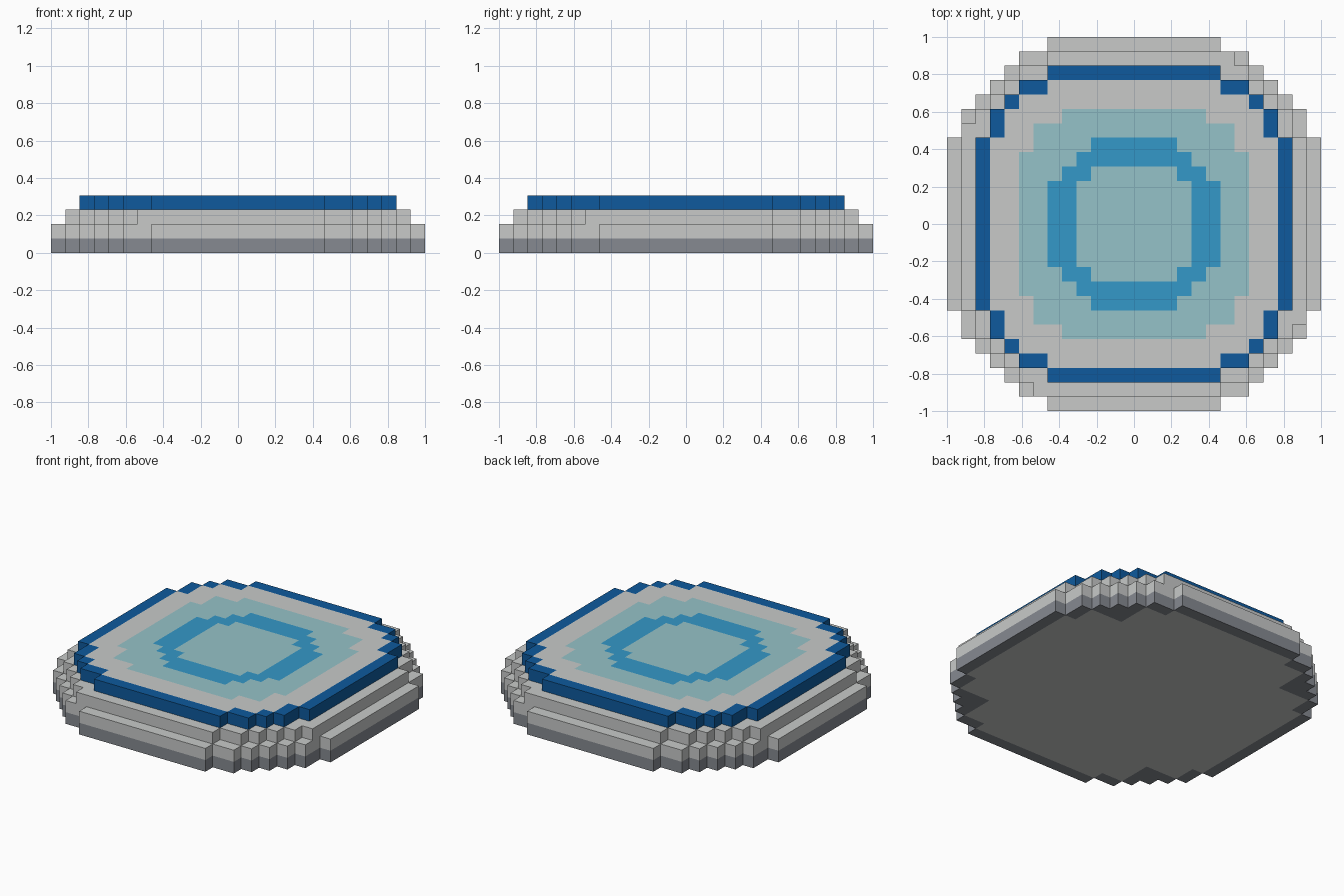
import bpy, bmesh

if "Cube" in bpy.data.objects:
    bpy.data.objects.remove(bpy.data.objects["Cube"])

U = 1 / 13  # one block; the model is 26 blocks wide


def srgb(r, g, b):
    def lin(c):
        c /= 255
        return c / 12.92 if c < 0.04045 else ((c + 0.055) / 1.055) ** 2.4
    return (lin(r), lin(g), lin(b), 1)


COLOURS = {
    "light_grey": srgb(200, 202, 201),
    "dark_grey": srgb(134, 138, 145),
    "deep_blue": srgb(14, 90, 157),
    "pale_teal": srgb(149, 194, 200),
    "mid_blue": srgb(52, 152, 200),
}
MATS = []
for mat_name, col in COLOURS.items():
    m = bpy.data.materials.new(mat_name)
    m.diffuse_color = col
    m.use_nodes = True
    m.node_tree.nodes["Principled BSDF"].inputs["Base Color"].default_value = m.diffuse_color
    MATS.append(m)
GREY, DARK, DEEP, TEAL, MID = range(5)


def disc(*steps):
    """Stepped disc from (row count, half width) pairs, counted out from the centre."""
    halves = [h for n, h in steps for _ in range(n)]
    cells = set()
    for j, h in enumerate(halves):
        for i in range(-h, h):
            cells |= {(i, j), (i, -1 - j)}
    return cells


def layer(name, cells, z, below, above, colour):
    """One block-high layer with only its exposed faces; colour(cell, side) picks the material."""
    bm = bmesh.new()
    lo, hi = z * U, (z + 1) * U

    def face(pts, mat):
        bm.faces.new([bm.verts.new(p) for p in pts]).material_index = mat

    for c in sorted(cells):
        i, j = c
        x0, x1, y0, y1 = i * U, (i + 1) * U, j * U, (j + 1) * U
        ring = [(x0, y0), (x1, y0), (x1, y1), (x0, y1)]
        if c not in above:
            face([(x, y, hi) for x, y in ring], colour(c, "top"))
        if c not in below:
            face([(x, y, lo) for x, y in reversed(ring)], colour(c, "bottom"))
        for k, (dx, dy) in enumerate([(0, -1), (1, 0), (0, 1), (-1, 0)]):
            if (i + dx, j + dy) not in cells:
                a, b = ring[k], ring[(k + 1) % 4]
                face([(*a, lo), (*b, lo), (*b, hi), (*a, hi)], colour(c, "side"))
    bmesh.ops.remove_doubles(bm, verts=bm.verts, dist=1e-4)
    bmesh.ops.dissolve_limit(bm, angle_limit=0.02, verts=bm.verts,
                             edges=bm.edges, delimit={'MATERIAL'})
    bmesh.ops.triangulate(bm, faces=[f for f in bm.faces if len(f.verts) > 4])
    me = bpy.data.meshes.new(name)
    bm.to_mesh(me)
    bm.free()
    for mat in MATS:
        me.materials.append(mat)
    ob = bpy.data.objects.new(name, me)
    bpy.context.collection.objects.link(ob)


# Stepped outlines
wide = disc((6, 13), (2, 12), (1, 11), (1, 10), (1, 9), (1, 8), (1, 6))
middle = disc((6, 12), (2, 11), (1, 10), (1, 9), (1, 8), (1, 6))
middle |= {(6, 11), (-12, 6), (-7, -12), (11, -7)}  # odd block at each corner
upper = disc((6, 11), (2, 10), (1, 9), (1, 8), (1, 6))
upper_inside = disc((6, 10), (2, 9), (1, 8), (1, 6))
underside = disc((6, 12), (2, 11), (3, 8), (1, 6))

# Painted rings on the top
teal_area = disc((5, 8), (2, 7), (1, 5))
ring_outer = disc((3, 6), (1, 5), (1, 4), (1, 3))
ring_inner = disc((3, 4), (1, 3))


def base_colour(c, side):
    return GREY if side == "bottom" and c in underside else DARK


def top_colour(c, side):
    if c not in upper_inside:
        return DEEP
    if c in ring_outer and c not in ring_inner:
        return MID
    return TEAL if c in teal_area else GREY


# Dark base, two grey steps, and the painted top with its blue rim
layer("base", wide, 0, set(), wide, base_colour)
layer("lower_step", wide, 1, wide, middle, lambda c, s: GREY)
layer("upper_step", middle, 2, wide, upper, lambda c, s: GREY)
layer("painted_top", upper, 3, middle, set(), top_colour)
